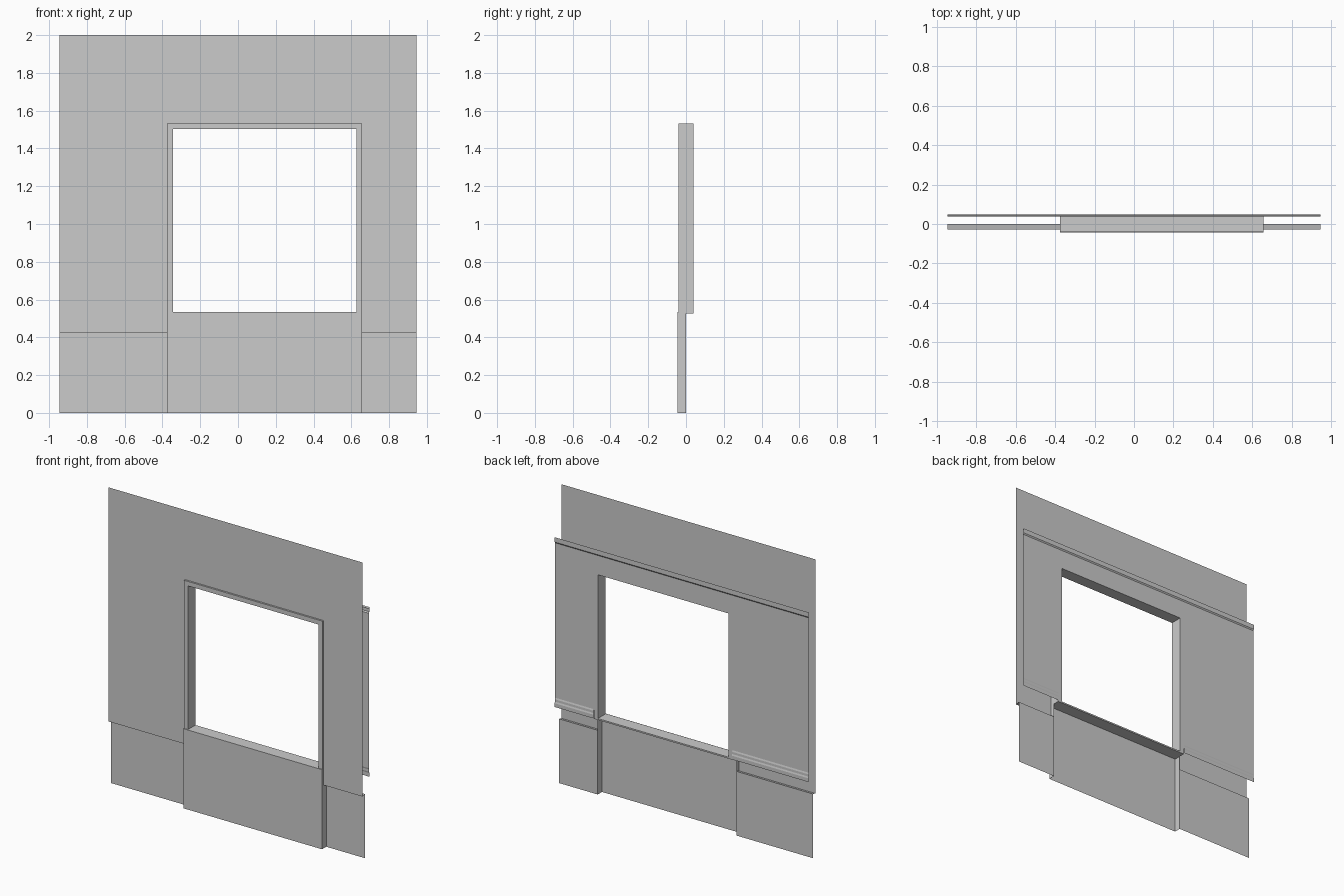
import bpy

if "Cube" in bpy.data.objects:
    bpy.data.objects.remove(bpy.data.objects["Cube"])

HALF = 0.945            # half width of the wall
X0, X1 = -0.375, 0.657  # outer width of the window frame
Z0, Z1 = 0.525, 1.532   # bottom and top of the window frame
T = 0.03                # frame thickness


def make(name, verts, faces):
    me = bpy.data.meshes.new(name)
    me.from_pydata(verts, [], faces)
    me.update()
    ob = bpy.data.objects.new(name, me)
    bpy.context.collection.objects.link(ob)
    return ob


def sheet(name, profile, xa, xb):
    """Sweep an open (y, z) profile along x."""
    n = len(profile)
    verts = [(x, y, z) for x in (xa, xb) for y, z in profile]
    faces = [(i, i + 1, n + i + 1, n + i) for i in range(n - 1)]
    return make(name, verts, faces)


def box(name, x, y, z):
    bpy.ops.mesh.primitive_cube_add(size=1, location=[sum(r) / 2 for r in (x, y, z)])
    ob = bpy.context.object
    ob.name = name
    ob.scale = [r[1] - r[0] for r in (x, y, z)]
    bpy.ops.object.transform_apply(location=False, rotation=False)
    return ob


# Outer skin with a set-back lower wall, and thin inner lining with trims
outer = [(-0.027, 2.0), (-0.027, Z1), (-0.027, 0.425), (0.0, 0.432), (0.0, 0.0)]
inner_top = [(0.039, 1.665), (0.047, 1.672), (0.047, 1.64), (0.041, 1.632), (0.041, Z1)]
inner_low = [(0.041, Z1), (0.041, 0.59), (0.044, 0.58), (0.044, 0.565),
             (0.047, 0.555), (0.047, 0.53)]
for side, xa, xb in (("left", -HALF, X0), ("right", X1, HALF)):
    sheet("outer_wall_" + side, outer, xa, xb)
    sheet("inner_lining_" + side, inner_top + inner_low[1:], xa, xb)
sheet("outer_wall_header", outer[:2], X0, X1)
sheet("inner_lining_header", inner_top, X0, X1)

# Window frame: closed rectangular section swept around the opening
rings = []
for y in (-0.039, 0.041):
    for xa, xb, za, zb in ((X0, X1, Z0, Z1), (X0 + T, X1 - T, 0.535, Z1 - T)):
        rings += [(xa, y, za), (xb, y, za), (xb, y, zb), (xa, y, zb)]
faces = []
for a, b in ((0, 4), (4, 12), (12, 8), (8, 0)):
    for i in range(4):
        j = (i + 1) % 4
        faces.append((a + i, a + j, b + j, b + i))
make("window_frame", rings, faces)

# Projecting panel below the window, open at the back
make("apron_panel",
     [(x, y, z) for z in (0.0, 0.535)
      for x, y in ((X0, 0.0), (X0, -0.045), (X1, -0.045), (X1, 0.0))],
     [(0, 1, 5, 4), (1, 2, 6, 5), (2, 3, 7, 6)])

# Sill closing the top of the panel
box("window_sill", (X0, X1), (-0.044, 0.041), (Z0, 0.535))
